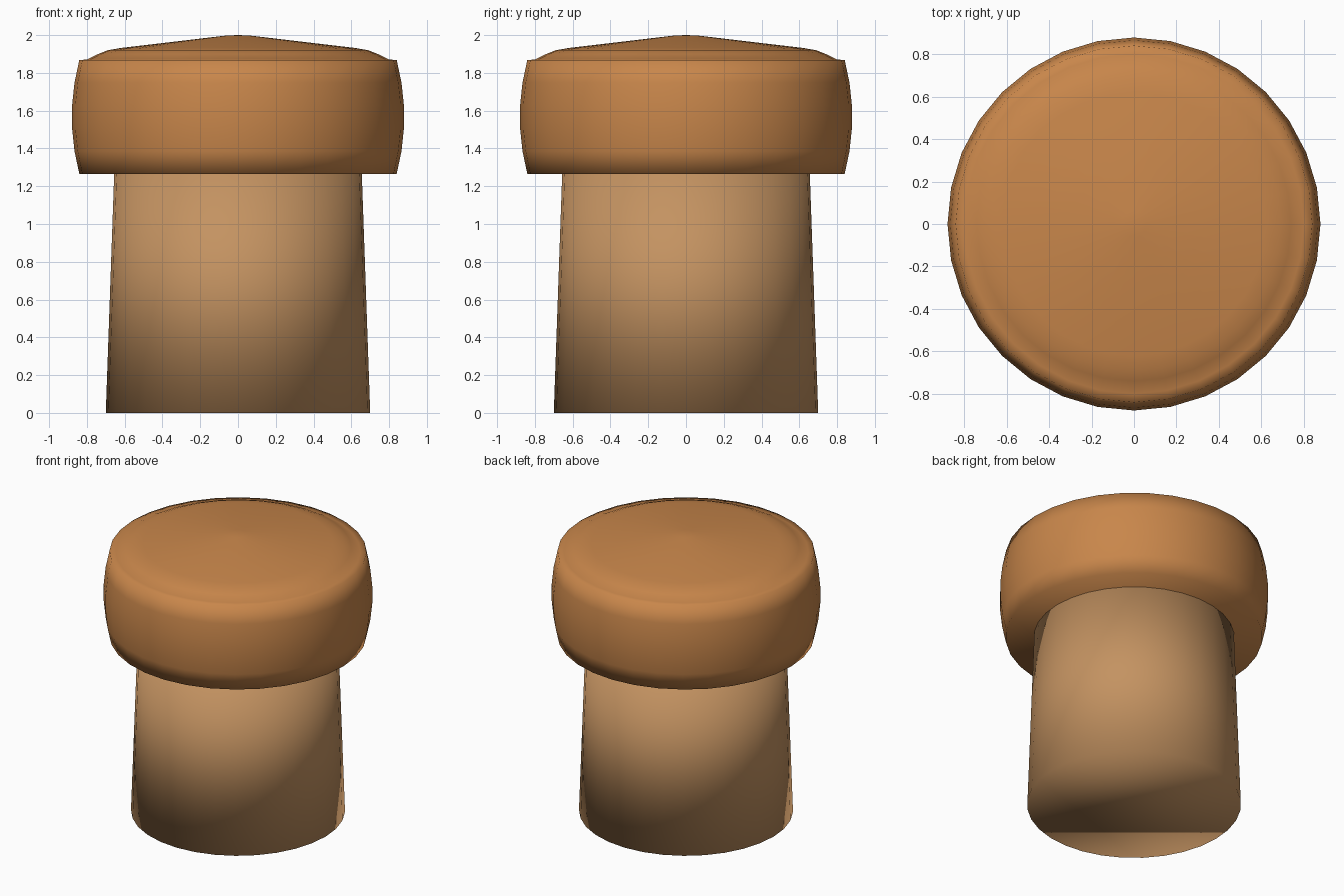
import bpy, bmesh, math

if "Cube" in bpy.data.objects:
    bpy.data.objects.remove(bpy.data.objects["Cube"])

SIDES = 32


def lathe(name, profile, color):
    """Revolve an (r, z) profile, listed bottom to top, around the z axis."""
    bm = bmesh.new()
    rings = []
    for r, z in profile:
        if r == 0:
            rings.append([bm.verts.new((0, 0, z))] * SIDES)
        else:
            rings.append([bm.verts.new((r * math.cos(2 * math.pi * i / SIDES),
                                        r * math.sin(2 * math.pi * i / SIDES), z))
                          for i in range(SIDES)])
    for low, high in zip(rings, rings[1:]):
        for i in range(SIDES):
            j = (i + 1) % SIDES
            corners = dict.fromkeys((low[i], low[j], high[j], high[i]))
            bm.faces.new(list(corners))
    # close any open end with a single flat face
    if profile[0][0] > 0:
        bm.faces.new(rings[0][::-1])
    if profile[-1][0] > 0:
        bm.faces.new(rings[-1])
    bmesh.ops.recalc_face_normals(bm, faces=bm.faces)
    for f in bm.faces:
        f.smooth = True
    mesh = bpy.data.meshes.new(name)
    bm.to_mesh(mesh)
    bm.free()
    mat = bpy.data.materials.new(name + "_color")
    mat.diffuse_color = color
    mat.use_nodes = True
    mat.node_tree.nodes["Principled BSDF"].inputs["Base Color"].default_value = mat.diffuse_color
    mesh.materials.append(mat)
    obj = bpy.data.objects.new(name, mesh)
    bpy.context.collection.objects.link(obj)
    return obj


# tapered stem, tucked slightly into the cap
lathe("stem", [(0.70, 0), (0.655, 1.28)], (0.55, 0.29, 0.12, 1))

# bulging cap with a small rim and a shallow domed top
bulge = [(0.84 + 0.04 * (1 - t * t), 1.567 + 0.302 * t)
         for t in (-1, -0.6, -0.2, 0.2, 0.6, 1)]
dome = [(0.80, 1.87), (0.74, 1.90), (0.69, 1.92), (0.62, 1.932), (0.06, 1.998), (0, 2.0)]
lathe("cap", bulge + dome, (0.58, 0.24, 0.07, 1))
